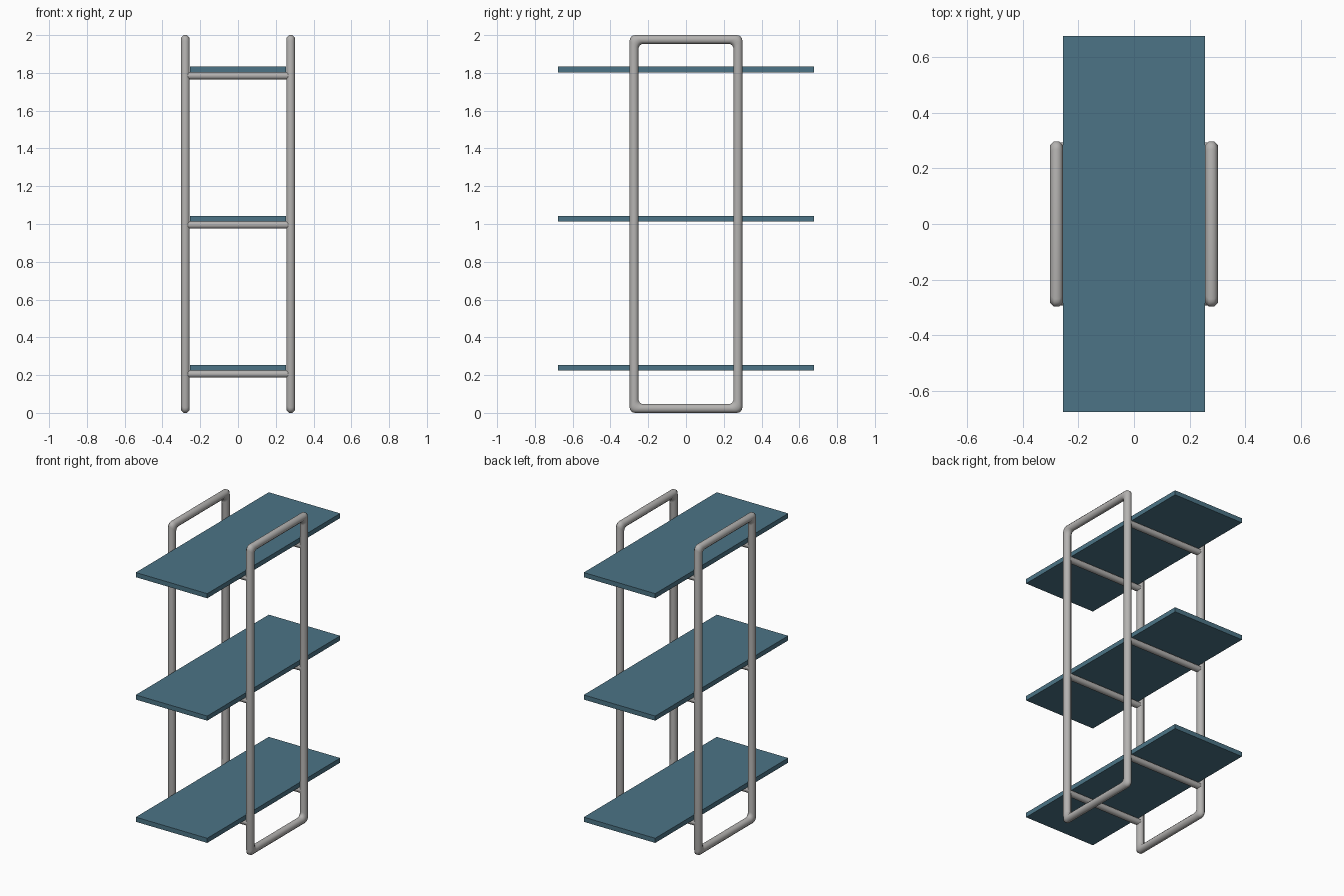
import bpy, bmesh, math

if "Cube" in bpy.data.objects:
    bpy.data.objects.remove(bpy.data.objects["Cube"])


def material(name, rgb):
    m = bpy.data.materials.new(name)
    m.diffuse_color = (*rgb, 1.0)
    m.use_nodes = True
    m.node_tree.nodes["Principled BSDF"].inputs["Base Color"].default_value = m.diffuse_color
    return m


STEEL = material("light grey metal", (0.46, 0.45, 0.44))
TEAL = material("teal board", (0.072, 0.175, 0.24))


def finish(bm, name, mat, smooth):
    bmesh.ops.recalc_face_normals(bm, faces=bm.faces)
    me = bpy.data.meshes.new(name)
    bm.to_mesh(me)
    bm.free()
    me.materials.append(mat)
    for p in me.polygons:
        p.use_smooth = smooth
    ob = bpy.data.objects.new(name, me)
    bpy.context.collection.objects.link(ob)
    return ob


def rounded_rect(hy, hz, r, steps=4):
    pts = []
    for i, (sy, sz) in enumerate([(1, 1), (-1, 1), (-1, -1), (1, -1)]):
        for k in range(steps + 1):
            a = math.pi / 2 * (i + k / steps)
            pts.append((sy * (hy - r) + r * math.cos(a),
                        sz * (hz - r) + r * math.sin(a)))
    return pts


def side_frame(name, x, sides=8):
    # closed tube loop: nested rounded rectangles joined around the section
    flat = 0.023
    rad = flat / math.cos(math.pi / sides)
    bm = bmesh.new()
    rings = []
    for j in range(sides):
        a = 2 * math.pi * (j + 0.5) / sides
        o = rad * math.cos(a)
        rings.append([bm.verts.new((x + rad * math.sin(a), y, 1 + z))
                      for y, z in rounded_rect(0.275 + o, 0.977 + o, 0.028)])
    n = len(rings[0])
    for j in range(sides):
        r0, r1 = rings[j], rings[(j + 1) % sides]
        for i in range(n):
            k = (i + 1) % n
            bm.faces.new((r0[i], r0[k], r1[k], r1[i]))
    finish(bm, name, STEEL, True)


def cross_bar(name, y, z, sides=8):
    # tube along x, ends sunk into the frames
    rad = 0.0195 / math.cos(math.pi / sides)
    bm = bmesh.new()
    ends = [[bm.verts.new((x, y + rad * math.cos(2 * math.pi * (j + 0.5) / sides),
                           z + rad * math.sin(2 * math.pi * (j + 0.5) / sides)))
             for j in range(sides)] for x in (-0.27, 0.27)]
    for j in range(sides):
        k = (j + 1) % sides
        bm.faces.new((ends[0][j], ends[0][k], ends[1][k], ends[1][j]))
    for e in ends:
        bm.faces.new(e)
    ob = finish(bm, name, STEEL, True)
    for p in ob.data.polygons:
        if abs(p.normal.x) > 0.9:
            p.use_smooth = False


def shelf(name, z):
    bm = bmesh.new()
    bmesh.ops.create_cube(bm, size=1)
    bmesh.ops.scale(bm, vec=(0.51, 1.356, 0.03), verts=bm.verts)
    bmesh.ops.translate(bm, vec=(0, 0, z), verts=bm.verts)
    finish(bm, name, TEAL, False)


# two side frames
for label, x in (("left", -0.279), ("right", 0.279)):
    side_frame(label + "_frame", x)

# three shelves, each resting on two cross bars
for label, z in (("lower", 0.239), ("middle", 1.028), ("upper", 1.818)):
    shelf(label + "_shelf", z)
    for side, y in (("front", -0.275), ("back", 0.275)):
        cross_bar(f"{label}_{side}_bar", y, z - 0.033)
